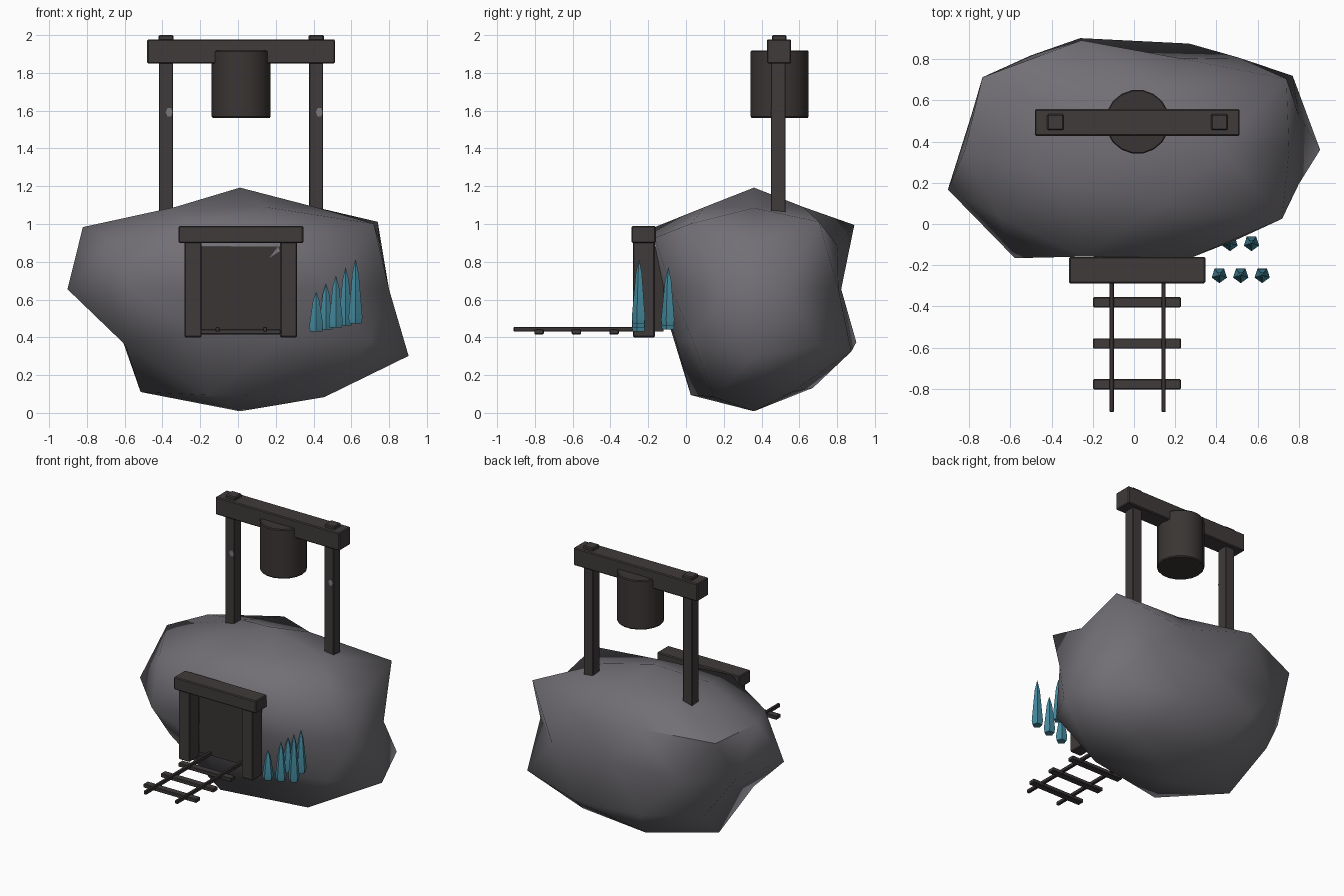
import bpy, bmesh, math
from mathutils import Vector

if "Cube" in bpy.data.objects:
    bpy.data.objects.remove(bpy.data.objects["Cube"])


def material(name, rgb):
    m = bpy.data.materials.new(name)
    m.diffuse_color = (*rgb, 1)
    m.use_nodes = True
    m.node_tree.nodes["Principled BSDF"].inputs["Base Color"].default_value = m.diffuse_color
    return m


ROCK = material("grey rock", (0.168, 0.160, 0.178))
WOOD = material("dark timber", (0.050, 0.043, 0.042))
DARK = material("dark opening", (0.041, 0.035, 0.033))
IRON = material("dark iron", (0.042, 0.036, 0.034))
TEAL = material("teal crystal", (0.06, 0.26, 0.35))
CHIP = material("pale grey chip", (0.20, 0.19, 0.20))


def add(name, bm, mat, smooth=None):
    bmesh.ops.recalc_face_normals(bm, faces=bm.faces)
    me = bpy.data.meshes.new(name)
    bm.to_mesh(me)
    bm.free()
    me.materials.append(mat)
    ob = bpy.data.objects.new(name, me)
    bpy.context.collection.objects.link(ob)
    if smooth:
        bpy.ops.object.select_all(action='DESELECT')
        ob.select_set(True)
        bpy.context.view_layer.objects.active = ob
        bpy.ops.object.shade_smooth_by_angle(angle=math.radians(smooth))
    return ob


def box(name, lo, hi, mat, bevel=0.006):
    bm = bmesh.new()
    bmesh.ops.create_cube(bm, size=1)
    for v in bm.verts:
        v.co = Vector([(a + b) / 2 + c * (b - a) for a, b, c in zip(lo, hi, v.co)])
    if bevel:
        bmesh.ops.bevel(bm, geom=bm.edges[:], offset=bevel, segments=1, affect='EDGES')
    return add(name, bm, mat)


def lathe(name, centre, profile, sides, mat, smooth=None, turn=0.0):
    """Stack of (radius, z) rings, closed at both ends."""
    bm = bmesh.new()
    rings = []
    for r, z in profile:
        angles = [turn + 2 * math.pi * i / sides for i in range(sides)]
        rings.append([bm.verts.new((centre[0] + r * math.cos(a), centre[1] + r * math.sin(a), z))
                      for a in angles])
    for a, b in zip(rings, rings[1:]):
        for i in range(sides):
            j = (i + 1) % sides
            bm.faces.new((a[i], a[j], b[j], b[i]))
    bm.faces.new(rings[0][::-1])
    bm.faces.new(rings[-1])
    return add(name, bm, mat, smooth)


def plate(name, outline, y, mat, depth=0.004):
    """Thin plate from an (x, z) outline, facing the front."""
    bm = bmesh.new()
    face = bm.faces.new([bm.verts.new((x, y, z)) for x, z in outline])
    ext = bmesh.ops.extrude_face_region(bm, geom=[face])
    for v in ext["geom"]:
        if isinstance(v, bmesh.types.BMVert):
            v.co.y -= depth
    return add(name, bm, mat)


# Boulder: squashed icosphere, each vertex pushed in or out along its direction
RINGS = {  # height on unit sphere: factors counter-clockwise from +x
    1.0: [.84],
    0.851: [.79, .80, .80, .80, .80],
    0.526: [1.06, 1.01, .977, .985, 1.03],
    0.447: [.83, .80, 1.03, .93, .95],
    0.0: [.83, .85, .71, .87, .84, .96, 1.0, .78, .83, .83],
    -0.447: [1.05, .98, .72, .79, .95],
    -0.526: [1.05, .98, .88, .88, .79],
    -0.851: [1.0, .96, 1.0, 1.03, 1.05],
    -1.0: [1.01],
}
bm = bmesh.new()
bmesh.ops.create_icosphere(bm, subdivisions=2, radius=1)
start = {v: v.co.copy() for v in bm.verts}
for key, factors in RINGS.items():
    ring = [v for v in start if abs(start[v].z - key) < 0.03]
    ring.sort(key=lambda v: (math.atan2(start[v].y, start[v].x) + 0.01) % (2 * math.pi))
    for v, f in zip(ring, factors):
        p = start[v] * f
        v.co = (0.01 + p.x, 0.36 + 0.65 * p.y, 0.655 + 0.64 * p.z)
add("boulder", bm, ROCK, 60)

# Mine entrance
box("entrance_opening", (-0.195, -0.165, 0.43), (0.222, -0.12, 0.88), DARK, 0)
plate("entrance_chip", [(0.165, 0.82), (0.222, 0.857), (0.212, 0.88)], -0.165, CHIP)
for side, x in (("left", -0.283), ("right", 0.223)):
    box(side + "_door_post", (x, -0.28, 0.40), (x + 0.09, -0.165, 0.905), WOOD)
box("door_lintel", (-0.315, -0.288, 0.90), (0.346, -0.16, 0.99), WOOD)

# Track: two rails on three ties
for side, x in (("left", -0.119), ("right", 0.133)):
    box(side + "_rail", (x, -0.912, 0.43), (x + 0.021, -0.13, 0.455), IRON, 0.003)
for i, y in enumerate((-0.38, -0.58, -0.778)):
    box("track_tie_%d" % (i + 1), (-0.198, y - 0.025, 0.416), (0.227, y + 0.025, 0.443), WOOD, 0.004)

# Hoist frame with capped posts and small pale chips
for side, x in (("left", -0.381), ("right", 0.414)):
    box(side + "_hoist_post", (x - 0.037, 0.45, 1.06), (x + 0.037, 0.527, 1.95), WOOD, 0.003)
    box(side + "_post_cap", (x - 0.04, 0.455, 1.96), (x + 0.04, 0.533, 2.0), WOOD)
    plate(side + "_post_chip",
          [(x + 0.017 + 0.019 * math.cos(k * math.pi / 3), 1.592 + 0.025 * math.sin(k * math.pi / 3))
           for k in range(6)], 0.451, CHIP)
box("hoist_beam", (-0.481, 0.428, 1.85), (0.513, 0.557, 1.978), WOOD)
lathe("hoist_bucket", (0.017, 0.496),
      [(0.151, 1.562), (0.156, 1.569), (0.156, 1.912), (0.151, 1.919)], 18, IRON, 35)

# Crystals in two staggered rows, growing to the right
for i in range(5):
    x, y = 0.414 + 0.052 * i, (-0.248, -0.093)[i % 2]
    base, tip = 0.43 + 0.011 * i, 0.64 + 0.043 * i
    h = tip - base
    lathe("crystal_%d" % (i + 1), (x, y),
          [(0.034, base), (0.039, base + 0.03), (0.018, base + 0.78 * h),
           (0.001, tip)], 5, TEAL, 50, -math.pi / 2)
